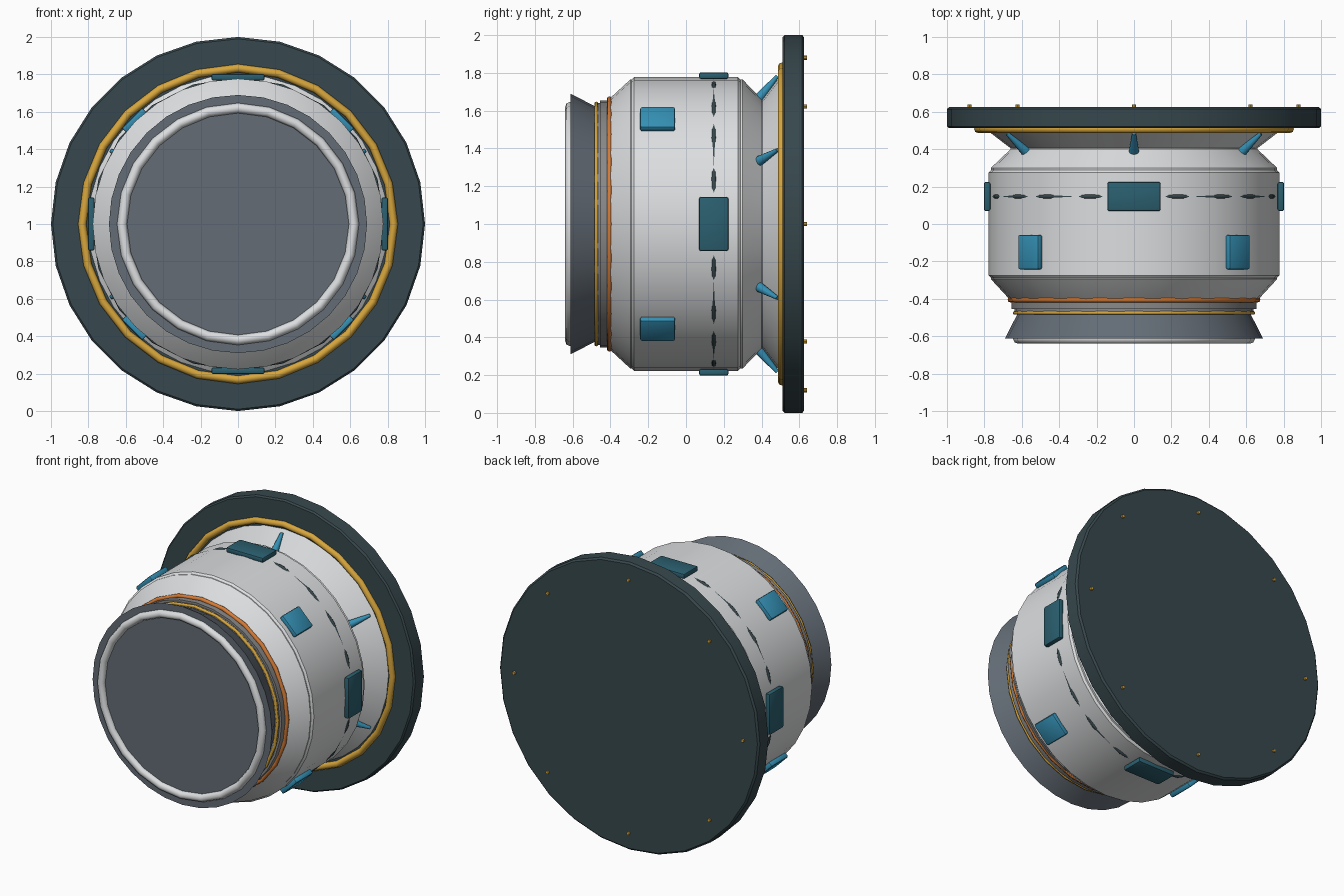
import bpy, bmesh, math
from mathutils import Matrix, Vector

if "Cube" in bpy.data.objects:
    bpy.data.objects.remove(bpy.data.objects["Cube"])


def material(name, rgb):
    m = bpy.data.materials.new(name)
    m.diffuse_color = (*rgb, 1)
    m.use_nodes = True
    m.node_tree.nodes["Principled BSDF"].inputs["Base Color"].default_value = m.diffuse_color
    return m


WHITE = material("hull_white", (0.72, 0.73, 0.74))
GREY = material("slate_grey", (0.125, 0.15, 0.18))
NECK = material("neck_grey", (0.25, 0.25, 0.25))
DARK = material("dark_slate", (0.038, 0.064, 0.074))
GOLD = material("gold", (0.68, 0.38, 0.045))
ORANGE = material("orange", (0.68, 0.20, 0.035))
CYAN = material("bright_blue", (0.035, 0.28, 0.46))
TEAL = material("deep_teal", (0.024, 0.115, 0.16))


def finish(name, bm, mat, angle=30):
    bmesh.ops.recalc_face_normals(bm, faces=bm.faces)
    me = bpy.data.meshes.new(name)
    bm.to_mesh(me)
    bm.free()
    me.materials.append(mat)
    ob = bpy.data.objects.new(name, me)
    bpy.context.collection.objects.link(ob)
    bpy.ops.object.select_all(action='DESELECT')
    ob.select_set(True)
    bpy.context.view_layer.objects.active = ob
    bpy.ops.object.shade_smooth_by_angle(angle=math.radians(angle))
    return ob


def lathe(name, profile, sides, mat, closed=False, angle=30):
    """Turn (y, radius) points about the long axis at z = 1."""
    bm = bmesh.new()
    rings = []
    for y, r in profile:
        rings.append([bm.verts.new((r * math.sin(t), y, 1 + r * math.cos(t)))
                      for t in (math.tau * i / sides for i in range(sides))])
    pairs = list(zip(rings, rings[1:]))
    if closed:
        pairs.append((rings[-1], rings[0]))
    else:
        bm.faces.new(rings[0])
        bm.faces.new(rings[-1])
    for a, b in pairs:
        for i in range(sides):
            j = (i + 1) % sides
            bm.faces.new((a[i], a[j], b[j], b[i]))
    return finish(name, bm, mat, angle)


def ring(name, y, major, minor, sides, mat):
    pts = [(y + minor * math.sin(math.tau * k / 8), major + minor * math.cos(math.tau * k / 8))
           for k in range(8)]
    return lathe(name, pts, sides, mat, closed=True, angle=50)


def frame(deg, r, y):
    """Local axes: x tangent, y long axis, z outward."""
    return (Matrix.Translation((0, 0, 1)) @ Matrix.Rotation(math.radians(deg), 4, 'Y')
            @ Matrix.Translation((0, y, r)))


def plate(name, deg, r, y, size, mat):
    bm = bmesh.new()
    bmesh.ops.create_cube(bm, size=1, matrix=Matrix.Diagonal((*size, 1)))
    bmesh.ops.bevel(bm, geom=bm.edges[:], offset=0.01, segments=2, affect='EDGES', profile=0.5)
    bm.transform(frame(deg, r, y))
    return finish(name, bm, mat)


# Hull with chamfered shoulders, flaring out again towards the flange
lathe("hull", [(-0.41, 0.655), (-0.40, 0.668), (-0.295, 0.765), (-0.288, 0.765), (-0.275, 0.777),
               (0.275, 0.777), (0.288, 0.765), (0.30, 0.765), (0.40, 0.66), (0.405, 0.66),
               (0.52, 0.81)], 32, WHITE)

# Rear flange and its trim ring
lathe("flange", [(0.512, 0.99), (0.522, 1.0), (0.615, 1.0), (0.626, 0.988)], 28, DARK)
ring("flange_trim", 0.508, 0.833, 0.022, 24, GOLD)

# Front neck, bands and nozzle
lathe("neck", [(-0.48, 0.64), (-0.455, 0.64), (-0.455, 0.655), (-0.40, 0.655)], 32, NECK)
ring("orange_band", -0.405, 0.662, 0.014, 24, ORANGE)
ring("gold_band", -0.475, 0.638, 0.010, 24, GOLD)
lathe("nozzle", [(-0.612, 0.69), (-0.475, 0.62)], 32, GREY)
ring("nozzle_rim", -0.613, 0.62, 0.027, 24, WHITE)

# Thin dark seam around the hull
ring("seam", 0.147, 0.772, 0.012, 20, DARK)

# Large hatches on the four sides, small windows between them
for i in range(4):
    plate(f"hatch_{i + 1}", 90 * i, 0.785, 0.147, (0.285, 0.155, 0.035), TEAL)
    plate(f"window_{i + 1}", 45 + 90 * i, 0.785, -0.15, (0.155, 0.185, 0.035), CYAN)

# Tapered fins lying along the flare
for i in range(6):
    bm = bmesh.new()
    bmesh.ops.create_cone(bm, cap_ends=True, segments=12, radius1=0.028, radius2=0.010, depth=0.16)
    tilt = Vector((0, 0, 1)).rotation_difference(Vector((0, 0.10, 0.12))).to_matrix().to_4x4()
    bm.transform(frame(60 * i, 0.722, 0.433) @ tilt)
    finish(f"fin_{i + 1}", bm, CYAN)

# Small bolts on the back of the flange
for i in range(8):
    bm = bmesh.new()
    bmesh.ops.create_cone(bm, cap_ends=True, segments=8, radius1=0.011, radius2=0.011, depth=0.03)
    bm.transform(frame(45 * i, 0.88, 0.625) @ Matrix.Rotation(math.pi / 2, 4, 'X'))
    finish(f"bolt_{i + 1}", bm, GOLD)
